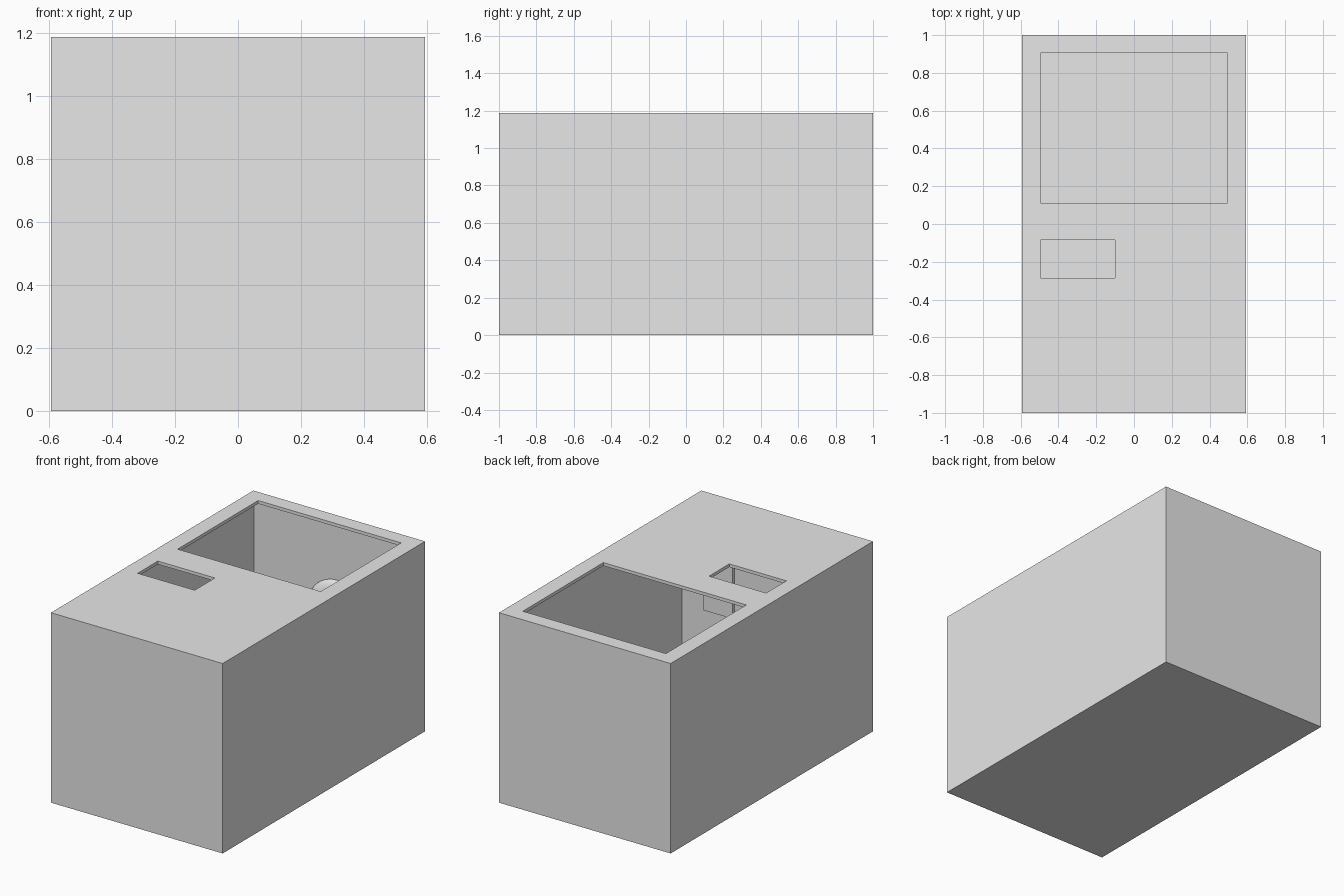
import bpy
import math

# Remove the default cube
cube = bpy.data.objects.get("Cube")
if cube:
    bpy.data.objects.remove(cube, do_unlink=True)

# One plain grey material
grey = bpy.data.materials.new("plain_grey")
grey.use_nodes = True
grey.diffuse_color = (0.8, 0.8, 0.8, 1)
grey.node_tree.nodes["Principled BSDF"].inputs["Base Color"].default_value = (0.8, 0.8, 0.8, 1)

HALF_X, HALF_Y, HEIGHT, WALL = 0.594, 1.0, 1.188, 0.02


def box(name, x, y, z):
    """Axis-aligned box from (min, max) ranges."""
    bpy.ops.mesh.primitive_cube_add(size=1)
    obj = bpy.context.object
    obj.name = name
    spans = (x, y, z)
    for v in obj.data.vertices:
        v.co = [hi if c > 0 else lo for c, (lo, hi) in zip(v.co, spans)]
    obj.data.materials.append(grey)
    return obj


def cut(target, cutter):
    """Subtract a cutter from the target and discard the cutter."""
    cutter.hide_render = True
    mod = target.modifiers.new("cut", "BOOLEAN")
    mod.operation = "DIFFERENCE"
    mod.solver = "EXACT"
    mod.object = cutter
    bpy.context.view_layer.objects.active = target
    bpy.ops.object.modifier_apply(modifier=mod.name)
    bpy.data.objects.remove(cutter, do_unlink=True)


# Hollow room with thin walls
room = box("room_shell", (-HALF_X, HALF_X), (-HALF_Y, HALF_Y), (0, HEIGHT))
cut(room, box("cavity", (-HALF_X + WALL, HALF_X - WALL),
              (-HALF_Y + WALL, HALF_Y - WALL), (WALL, HEIGHT - WALL)))

# Two roof openings
above = (HEIGHT - 2 * WALL, HEIGHT + WALL)
cut(room, box("large_opening", (-0.495, 0.495), (0.11, 0.906), above))
cut(room, box("small_opening", (-0.495, -0.1), (-0.285, -0.085), above))

# Inner partition near the front, with a thin panel hung on it
inner_x = (-HALF_X + WALL, HALF_X - WALL)
box("partition", inner_x, (-0.8, -0.78), (WALL, HEIGHT - WALL))
box("wall_panel", (0.21, 0.41), (-0.78, -0.76), (0.58, 0.98))

# Shallow rounded dome on the inside of the back wall
bpy.ops.mesh.primitive_uv_sphere_add(segments=32, ring_count=16, radius=0.2,
                                     location=(0, HALF_Y - WALL, HEIGHT / 2))
dome = bpy.context.object
dome.name = "wall_dome"
dome.scale.y = 0.06 / 0.2
bpy.ops.object.transform_apply(location=True, rotation=False, scale=True)
for v in dome.data.vertices:
    v.co.y = min(v.co.y, HALF_Y - WALL / 2)
dome.data.materials.append(grey)
bpy.ops.object.shade_smooth_by_angle(angle=math.radians(40))
